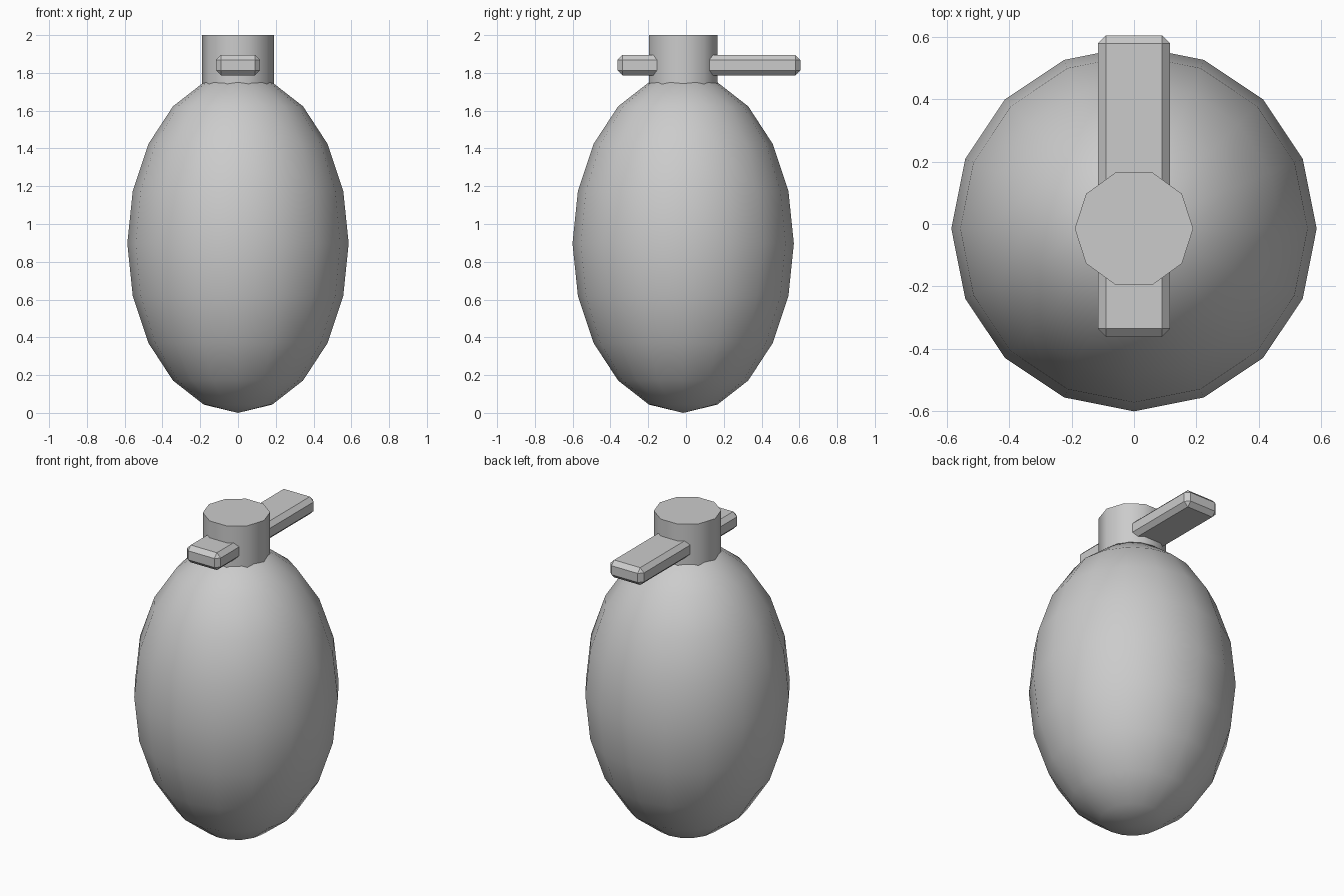
import bpy
import math

if "Cube" in bpy.data.objects:
    bpy.data.objects.remove(bpy.data.objects["Cube"])

CY = -0.015  # body and neck axis sits slightly toward the front


def finish(name, smooth_angle=None):
    obj = bpy.context.object
    obj.name = name
    bpy.ops.object.transform_apply(location=False, rotation=True, scale=True)
    if smooth_angle:
        bpy.ops.object.shade_smooth_by_angle(angle=math.radians(smooth_angle))
    return obj


# Egg-shaped body: low-poly sphere stretched upward
bpy.ops.mesh.primitive_uv_sphere_add(segments=16, ring_count=10, radius=1,
                                     location=(0, CY, 0.897))
bpy.context.object.scale = (0.586, 0.586, 0.897)
finish("body", 60)

# Ten-sided neck, its base sunk into the body
bpy.ops.mesh.primitive_cylinder_add(vertices=10, radius=0.19, depth=0.34,
                                    location=(0, CY, 1.83),
                                    rotation=(0, 0, math.radians(18)))
finish("neck", 40)

# Chamfered lever passing through the neck, longer toward the back
bpy.ops.mesh.primitive_cube_add(size=1, location=(0, 0.1215, 1.841))
bpy.context.object.scale = (0.232, 0.967, 0.108)
lever = finish("lever")
bevel = lever.modifiers.new("chamfer", 'BEVEL')
bevel.width = 0.026
bevel.segments = 1
